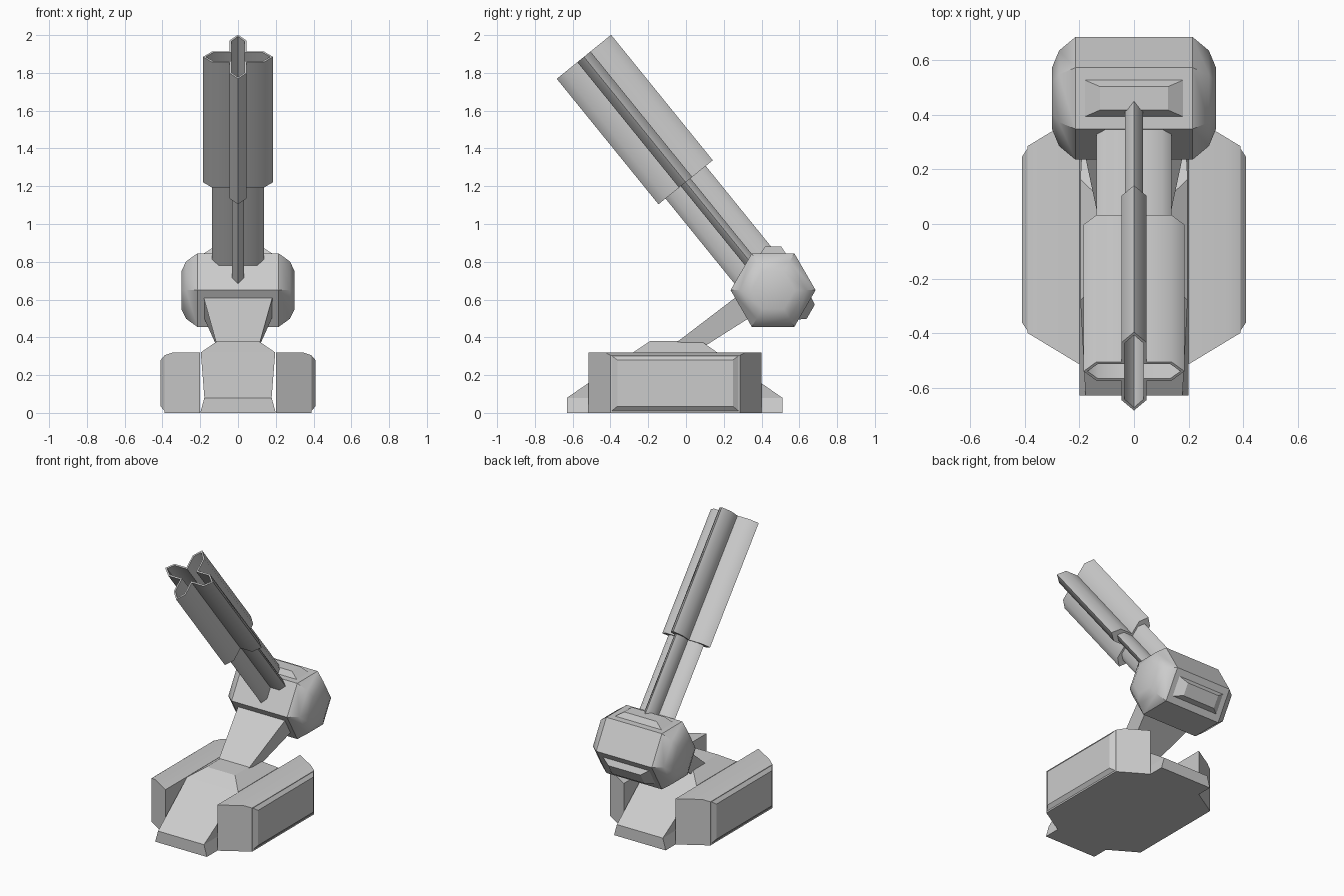
import bpy, bmesh, math
from mathutils import Vector, Matrix

if "Cube" in bpy.data.objects:
    bpy.data.objects.remove(bpy.data.objects["Cube"])


def loft(name, rings, smooth=None):
    """Skin a list of equal-sized vertex rings and cap both ends."""
    bm = bmesh.new()
    vs = [[bm.verts.new(p) for p in r] for r in rings]
    n = len(vs[0])
    for a, b in zip(vs, vs[1:]):
        for i in range(n):
            j = (i + 1) % n
            bm.faces.new((a[i], a[j], b[j], b[i]))
    bm.faces.new(vs[0])
    bm.faces.new(vs[-1])
    bmesh.ops.recalc_face_normals(bm, faces=bm.faces)
    me = bpy.data.meshes.new(name)
    bm.to_mesh(me)
    bm.free()
    ob = bpy.data.objects.new(name, me)
    bpy.context.collection.objects.link(ob)
    if smooth:
        bpy.ops.object.select_all(action='DESELECT')
        ob.select_set(True)
        bpy.context.view_layer.objects.active = ob
        bpy.ops.object.shade_smooth_by_angle(angle=math.radians(smooth))
    return ob


def mirror_x(ob):
    ob.modifiers.new("mirror", 'MIRROR').use_axis[0] = True


def rect(hw, y0, y1, z):
    return [(-hw, y0, z), (hw, y0, z), (hw, y1, z), (-hw, y1, z)]


# Central hull: sloped wedge between the side blocks
loft("base_hull", [rect(0.2, -0.63, 0.51, 0), rect(0.178, -0.63, 0.51, 0.08),
                   rect(0.197, -0.28, 0.165, 0.32), rect(0.11, -0.19, 0.08, 0.38)])

# Side blocks: profile in xz with slanted front and back ends
profile = [(0.2, 0), (0.39, 0), (0.39, 0.305), (0.345, 0.32), (0.2, 0.32)]
ends = []
for s in (-1, 1):
    ends.append([(x, -0.057 + s * (0.458 - (x - 0.2) * 0.605), z) for x, z in profile])
mirror_x(loft("side_block", ends, 35))

# Raised outer panels of the blocks
panel = []
for x, y0, y1, z0, z1 in ((0.385, -0.40, 0.285, 0.005, 0.307), (0.41, -0.363, 0.248, 0.035, 0.28)):
    panel.append([(x, y0, z0), (x, y1, z0), (x, y1, z1), (x, y0, z1)])
mirror_x(loft("side_panel", panel))

# Neck: flared arm from the hull to the head
neck = []
for hw, (ya, za), (yb, zb) in ((0.105, (-0.10, 0.335), (0.07, 0.335)),
                              (0.19, (0.30, 0.64), (0.37, 0.525))):
    neck.append([(-hw, ya, za), (hw, ya, za), (hw, yb, zb), (-hw, yb, zb)])
loft("neck_arm", neck)

# Head: hexagonal drum along x with stepped tapering ends
pivot = Vector((0, 0.461, 0.65))
head = []
for x, r in ((-0.3, 0.115), (-0.275, 0.175), (-0.215, 0.225),
             (0.215, 0.225), (0.275, 0.175), (0.3, 0.115)):
    head.append([pivot + Vector((x, r * math.cos(k * math.pi / 3), r * math.sin(k * math.pi / 3)))
                 for k in range(6)])
loft("head", head, 32)

# Raised plates on the top and lower back faces of the head
for name, ang in (("head_top_plate", 0), ("head_back_plate", -120)):
    rot = Matrix.Rotation(math.radians(ang), 3, 'X')
    rings = []
    for hx, hy, z in ((0.187, 0.07, 0.19), (0.125, 0.043, 0.23)):
        rings.append([pivot + rot @ Vector(p) for p in rect(hx, -hy, hy, z)])
    loft(name, rings)

# Barrel: plus-shaped sections with pointed arms along a tilted axis
axis = Vector((0, -0.63, 0.777)).normalized()
up = Vector((0, 0.777, 0.63)).normalized()


def plus(t, tip, shoulder, half):
    pts = []
    for k in range(4):
        c, s = math.cos(k * math.pi / 2), math.sin(k * math.pi / 2)
        for a, b in ((half, -half), (shoulder, -half), (tip, 0), (shoulder, half)):
            pts.append(pivot + axis * t + Vector((1, 0, 0)) * (a * c - b * s) + up * (a * s + b * c))
    return pts


loft("inner_barrel", [plus(0.05, 0.137, 0.103, 0.033), plus(0.80, 0.137, 0.103, 0.033)], 48)
outer, bore = (0.185, 0.137, 0.045), (0.171, 0.132, 0.035)
loft("outer_barrel", [plus(0.735, *outer), plus(1.59, *outer),
                      plus(1.59, *bore), plus(0.81, *bore)], 48)
